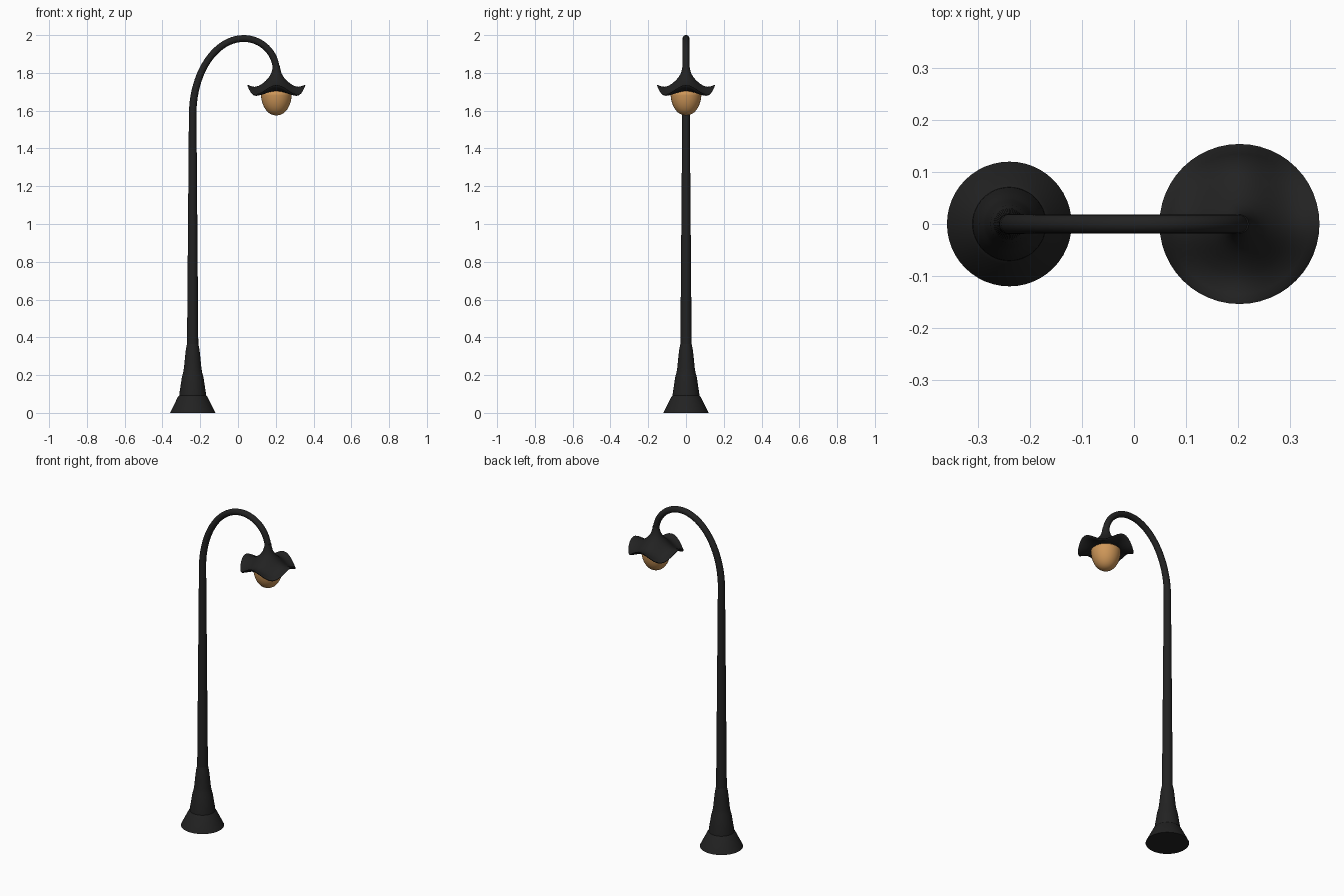
import bpy, bmesh, math
from mathutils import Vector

cube = bpy.data.objects.get("Cube")
if cube:
    bpy.data.objects.remove(cube, do_unlink=True)

POLE_X, LAMP_X = -0.24, 0.203
SEGMENTS = 48


def make_material(name, rgb):
    mat = bpy.data.materials.new(name)
    mat.use_nodes = True
    color = (*rgb, 1)
    mat.diffuse_color = color
    bsdf = mat.node_tree.nodes["Principled BSDF"]
    bsdf.inputs["Base Color"].default_value = color
    bsdf.inputs["Roughness"].default_value = 0.6
    return mat


iron = make_material("black iron", (0.016, 0.016, 0.016))
amber = make_material("amber glass", (0.62, 0.31, 0.10))


def make_object(name, bm, mat, angle=40):
    bmesh.ops.recalc_face_normals(bm, faces=bm.faces)
    mesh = bpy.data.meshes.new(name)
    bm.to_mesh(mesh)
    bm.free()
    mesh.materials.append(mat)
    obj = bpy.data.objects.new(name, mesh)
    bpy.context.collection.objects.link(obj)
    bpy.ops.object.select_all(action='DESELECT')
    obj.select_set(True)
    bpy.context.view_layer.objects.active = obj
    bpy.ops.object.shade_smooth_by_angle(angle=math.radians(angle))
    return obj


def bridge(bm, rings):
    """Skin a list of vertex rings and cap both ends."""
    for a, b in zip(rings, rings[1:]):
        n = len(a)
        for i in range(n):
            j = (i + 1) % n
            bm.faces.new((a[i], a[j], b[j], b[i]))
    bm.faces.new(rings[0])
    bm.faces.new(rings[-1])


def lathe(name, profile, x, mat, wave=lambda r, t: 0, angle=40):
    """Revolve (radius, height) points about a vertical axis at x."""
    bm = bmesh.new()
    rings = []
    for r, z in profile:
        ring = []
        for i in range(SEGMENTS):
            t = math.tau * i / SEGMENTS
            ring.append(bm.verts.new((x + r * math.cos(t), r * math.sin(t), z + wave(r, t))))
        rings.append(ring)
    bridge(bm, rings)
    return make_object(name, bm, mat, angle)


# Flared foot with stepped collars
lathe("base", [(0.12, 0), (0.078, 0.085), (0.071, 0.092), (0.07, 0.105),
               (0.063, 0.15), (0.057, 0.19), (0.05, 0.215), (0.046, 0.24),
               (0.041, 0.29), (0.036, 0.335), (0.03, 0.365)], POLE_X, iron, angle=25)

# Tapered post
lathe("post", [(0.03, 0.34), (0.02, 1.58)], POLE_X, iron)

# Curved arm: tall quarter ellipse rising, shorter one falling to the lamp
TOP_X, TOP_Z = 0.03, 1.982
path = []
for i in range(21):
    t = math.pi / 2 * i / 20
    path.append(Vector((TOP_X + (POLE_X - TOP_X) * math.cos(t), 0,
                        1.58 + (TOP_Z - 1.58) * math.sin(t))))
for i in range(1, 17):
    t = math.pi / 2 * i / 16
    path.append(Vector((TOP_X + (LAMP_X - TOP_X) * math.sin(t), 0,
                        1.81 + (TOP_Z - 1.81) * math.cos(t))))
bm = bmesh.new()
rings = []
side = Vector((0, 1, 0))
for k, p in enumerate(path):
    tangent = (path[min(k + 1, len(path) - 1)] - path[max(k - 1, 0)]).normalized()
    out = tangent.cross(side)
    radius = 0.02 - 0.002 * min(k / 10, 1)
    rings.append([bm.verts.new(p + radius * (side * math.cos(a) + out * math.sin(a)))
                  for a in (math.tau * i / 20 for i in range(20))])
bridge(bm, rings)
make_object("arm", bm, iron)


# Lamp shade whose rim ripples in four waves
def ripple(r, t):
    return 0.026 * max(0, (r - 0.05) / 0.104) ** 1.6 * math.cos(4 * t)


lathe("shade", [(0.018, 1.84), (0.021, 1.82), (0.028, 1.796), (0.04, 1.776),
                (0.056, 1.758), (0.075, 1.74), (0.095, 1.724), (0.115, 1.714),
                (0.135, 1.711), (0.148, 1.712), (0.154, 1.709), (0.151, 1.703),
                (0.135, 1.699), (0.115, 1.697), (0.095, 1.698), (0.08, 1.7),
                (0.04, 1.71)],
      LAMP_X, iron, ripple, angle=60)

# Rounded glass globe below the shade
globe = [(0.07, 1.705), (0.082, 1.695)]
for i in range(1, 14):
    t = math.pi / 2 * i / 13.3
    globe.append((0.082 * math.cos(t) ** 0.92, 1.695 - 0.12 * math.sin(t)))
lathe("globe", globe, LAMP_X, amber, angle=60)
